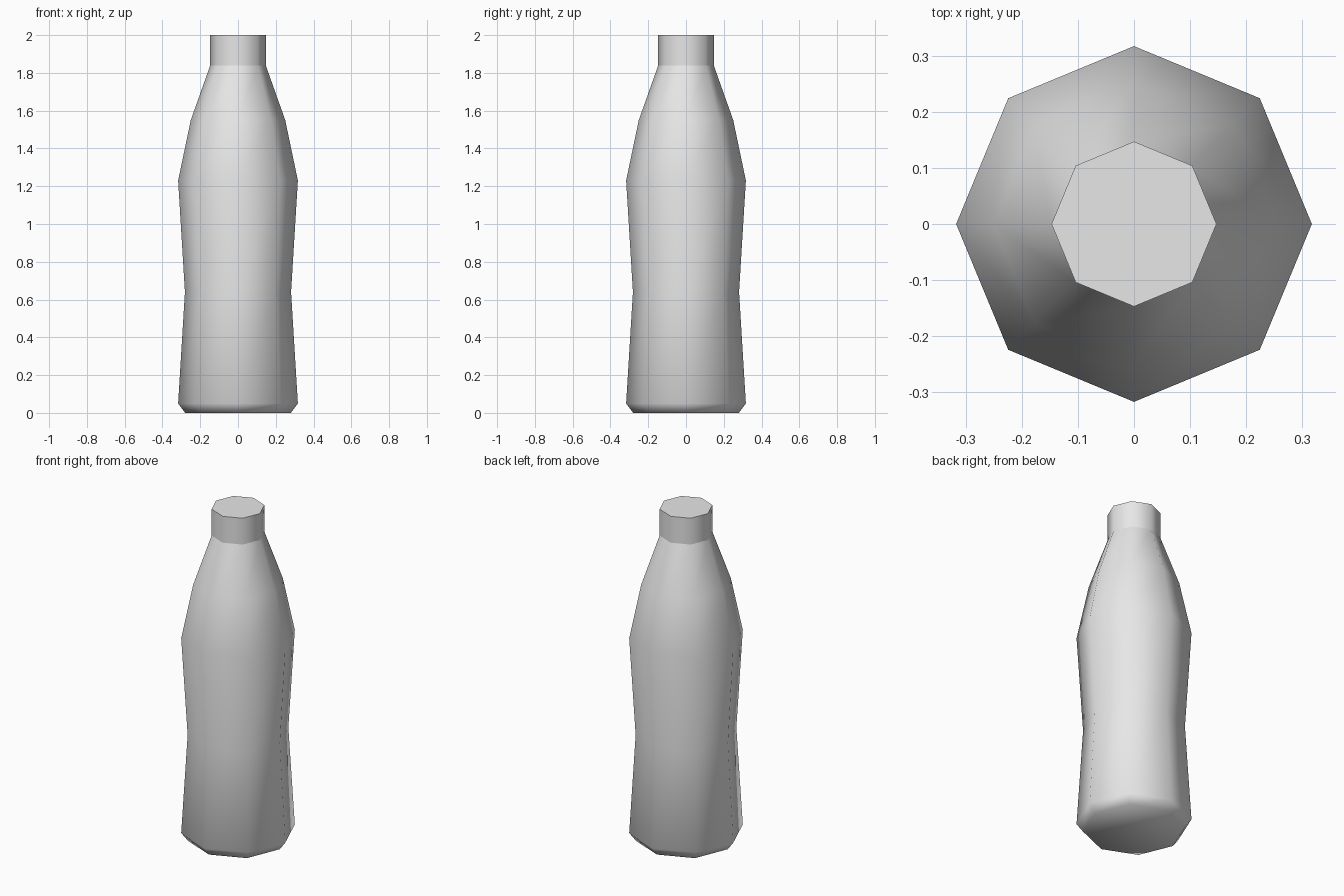
import bpy
import bmesh
from math import cos, sin, radians, tau

cube = bpy.data.objects.get("Cube")
if cube:
    bpy.data.objects.remove(cube, do_unlink=True)

SIDES = 8

grey = bpy.data.materials.new("light_grey")
grey.use_nodes = True
grey.diffuse_color = (0.8, 0.8, 0.8, 1)
grey.node_tree.nodes["Principled BSDF"].inputs["Base Color"].default_value = (0.8, 0.8, 0.8, 1)


def lathe(name, profile, close_bottom=False, close_top=False):
    """Turn a (radius, height) profile into an eight-sided smooth shell."""
    bm = bmesh.new()
    rings = [[bm.verts.new((r * cos(tau * i / SIDES), r * sin(tau * i / SIDES), z))
              for i in range(SIDES)] for r, z in profile]
    for low, high in zip(rings, rings[1:]):
        for i in range(SIDES):
            j = (i + 1) % SIDES
            bm.faces.new((low[i], low[j], high[j], high[i]))
    if close_bottom:
        bm.faces.new(rings[0][::-1])
    if close_top:
        bm.faces.new(rings[-1])
    mesh = bpy.data.meshes.new(name)
    bm.to_mesh(mesh)
    bm.free()
    mesh.materials.append(grey)
    obj = bpy.data.objects.new(name, mesh)
    bpy.context.collection.objects.link(obj)
    bpy.ops.object.select_all(action="DESELECT")
    obj.select_set(True)
    bpy.context.view_layer.objects.active = obj
    bpy.ops.object.shade_smooth_by_angle(angle=radians(60))
    return obj


# Waisted body with a chamfered base and tapering shoulders
lathe("bottle_body", [(0.28, 0), (0.317, 0.05), (0.281, 0.64), (0.317, 1.23),
                      (0.25, 1.55), (0.147, 1.84)], close_bottom=True)

# Straight cap, kept separate so the seam at the neck stays crisp
lathe("bottle_cap", [(0.147, 1.84), (0.147, 2)], close_top=True)
